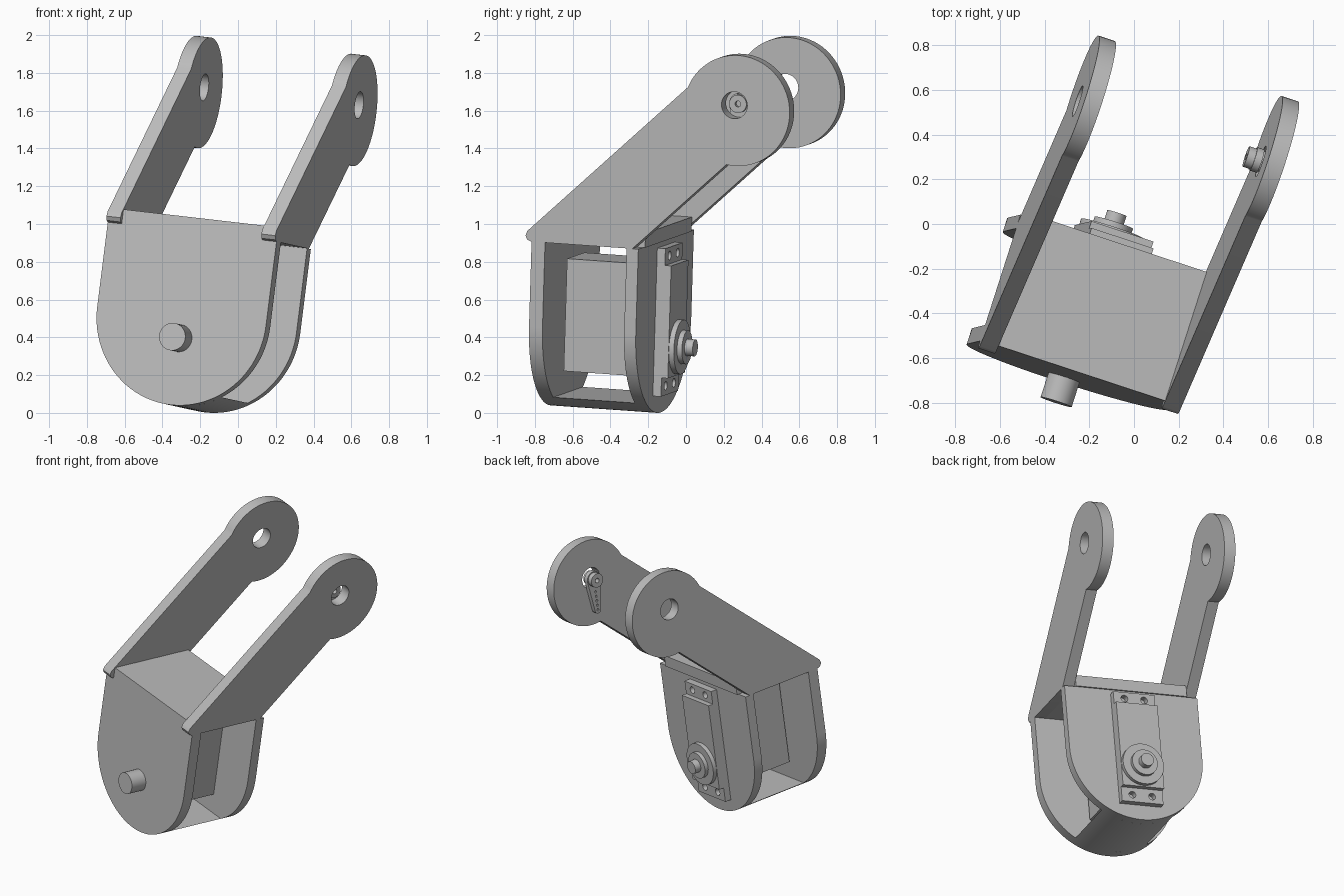
import bpy, bmesh
from math import sin, cos, asin, pi, radians
from mathutils import Matrix, Vector

cube = bpy.data.objects.get("Cube")
if cube:
    bpy.data.objects.remove(cube, do_unlink=True)

# Single flat grey
grey = bpy.data.materials.new("plain_grey")
grey.use_nodes = True
colour = (0.5, 0.5, 0.5, 1)
grey.diffuse_color = colour
grey.node_tree.nodes["Principled BSDF"].inputs["Base Color"].default_value = colour

# Tilted frame: U across, V to the back, W up
U = Vector((0.944, -0.311, -0.109)).normalized()
W = Vector((0.124, 0.03, 0.992))
W = (W - U * W.dot(U)).normalized()
V = W.cross(U)
FRAME = Matrix((U, V, W)).transposed()
MID = -0.125          # centre plane across
parts = []


def arc(cx, cy, r, start, end, n):
    return [(cx + r * cos(start + (end - start) * i / n),
             cy + r * sin(start + (end - start) * i / n)) for i in range(n + 1)]


def circle(cx, cy, r, n=40):
    return arc(cx, cy, r, 0, 2 * pi, n)[:-1]


def prism(name, outline, axis, low, high, holes=()):
    """Extrude a flat outline with holes along axis 'u' or 'v'."""
    bm = bmesh.new()
    for loop in [outline, *holes]:
        vs = [bm.verts.new((low, a, b) if axis == 'u' else (a, low, b)) for a, b in loop]
        for i, v in enumerate(vs):
            bm.edges.new((v, vs[i - 1]))
    normal = (1, 0, 0) if axis == 'u' else (0, 1, 0)
    bmesh.ops.triangle_fill(bm, use_beauty=True, edges=bm.edges[:], normal=normal)
    out = bmesh.ops.extrude_face_region(bm, geom=bm.faces[:])
    moved = [g for g in out["geom"] if isinstance(g, bmesh.types.BMVert)]
    bmesh.ops.translate(bm, verts=moved, vec=Vector(normal) * (high - low))
    bmesh.ops.recalc_face_normals(bm, faces=bm.faces[:])
    bmesh.ops.transform(bm, matrix=FRAME, verts=bm.verts[:])
    mesh = bpy.data.meshes.new(name)
    bm.to_mesh(mesh)
    bm.free()
    mesh.materials.append(grey)
    obj = bpy.data.objects.new(name, mesh)
    bpy.context.collection.objects.link(obj)
    parts.append(obj)


def rect(a0, a1, b0, b1):
    return [(a0, b0), (a1, b0), (a1, b1), (a0, b1)]


# Housing: two round-bottomed plates, floor segment and roof
HALF, ROUND_W, SIDE_TOP, ROOF = 0.473, 0.45, 0.90, 0.977
INNER = 0.395         # half the gap between the arms
plate = arc(MID, ROUND_W, HALF, pi, 2 * pi, 48)
plate += [(MID + HALF, SIDE_TOP), (MID - HALF, SIDE_TOP)]
prism("front_plate", plate, 'v', -0.775, -0.70)
prism("back_plate", plate, 'v', -0.245, -0.18)
FLOOR = 0.05
dip = asin((ROUND_W - FLOOR) / HALF)
prism("floor_segment", arc(MID, ROUND_W, HALF, pi + dip, 2 * pi - dip, 24), 'v', -0.70, -0.245)
prism("roof_plate", rect(MID - INNER, MID + INNER, SIDE_TOP, ROOF), 'v', -0.775, -0.168)

# Arms: sloping bars ending in discs with pivot holes
slope = radians(43.5)


def on_slope(a, p):
    return (a * cos(slope) - p * sin(slope), a * sin(slope) + p * cos(slope))


DISC_A, DISC_P, DISC_R = 1.402, 0.978, 0.295
TOP_P, LOW_P = 1.245, 0.80
upper = pi - asin((TOP_P - DISC_P) / DISC_R)
lower = -pi + asin((DISC_P - LOW_P) / DISC_R)
arm = [on_slope(a, p) for a, p in arc(DISC_A, DISC_P, DISC_R, upper, lower, 56)]
arm += [on_slope((SIDE_TOP - LOW_P * cos(slope)) / sin(slope), LOW_P),
        (-0.775, SIDE_TOP), (-0.798, 0.908), (-0.81, 0.93), (-0.80, 0.956)]
HOLE = (0.33, 1.703)
for name, side in (("right_arm", -1), ("left_arm", 1)):
    ends = sorted((MID + side * INNER, MID + side * HALF))
    prism(name, arm, 'u', *ends, holes=[circle(*HOLE, 0.072)])

# Motor: body, mounting tabs and stepped output shaft
BODY = 0.147
AXLE = 0.333
prism("motor_body", rect(MID - BODY, MID + BODY, 0.18, 0.78), 'v', -0.68, -0.10)
for name, b0, b1 in (("upper_tab", 0.78, 0.87), ("lower_tab", 0.08, 0.18)):
    holes = [circle(MID + s * 0.07, (b0 + b1) / 2, 0.024, 20) for s in (-1, 1)]
    prism(name, rect(MID - BODY, MID + BODY, b0, b1), 'v', -0.18, -0.135, holes)
for name, r, v0, v1 in (("shaft_collar", 0.145, -0.10, -0.072),
                        ("shaft_step", 0.09, -0.072, -0.045),
                        ("output_shaft", 0.045, -0.045, 0.0),
                        ("front_pin", 0.073, -0.89, -0.775)):
    prism(name, circle(MID, AXLE, r), 'v', v0, v1)

# Drive horn inside the left arm: hub and tapered drilled blade
hv, hw = HOLE
prism("horn_hub", circle(hv, hw, 0.048), 'u', 0.20, 0.29, [circle(hv, hw, 0.016, 16)])
blade = arc(hv, hw, 0.055, 0, pi, 16) + arc(hv, hw - 0.22, 0.024, pi, 2 * pi, 10)
drilled = [circle(hv, hw - 0.09 - 0.032 * i, 0.008, 10) for i in range(5)]
prism("horn_blade", blade, 'u', 0.235, 0.268, drilled)

# Smooth curved walls, keep edges sharp
bpy.ops.object.select_all(action='DESELECT')
for obj in parts:
    obj.select_set(True)
bpy.context.view_layer.objects.active = parts[0]
bpy.ops.object.shade_smooth_by_angle(angle=radians(30))
